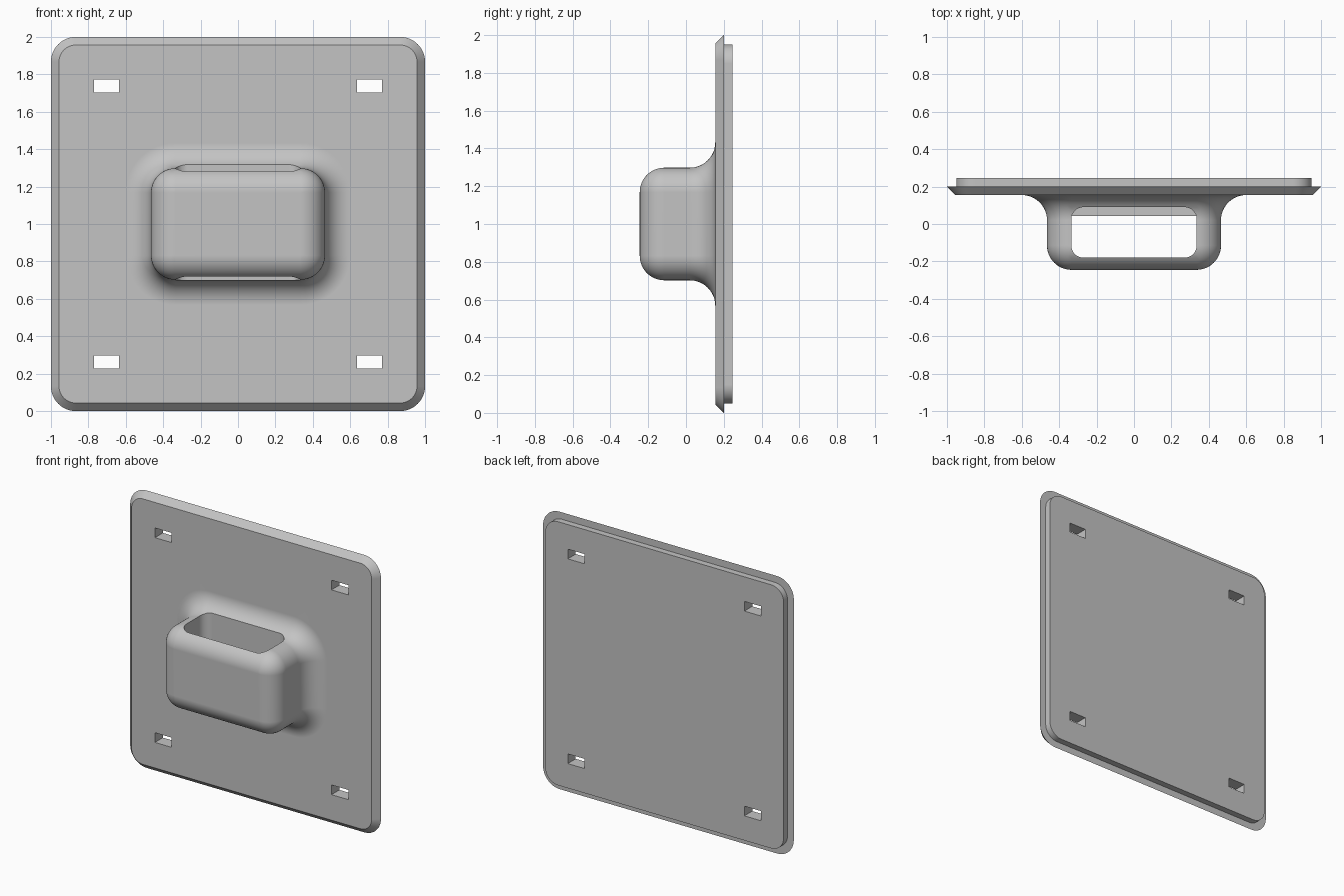
import bpy, bmesh
from math import sin, cos, pi
from mathutils import Vector

cube = bpy.data.objects.get("Cube")
if cube:
    bpy.data.objects.remove(cube)

SEG = 12  # steps per rounded corner


def rounded_rect(hx, hy, r):
    """Outline of a rectangle with rounded corners, counter-clockwise."""
    pts = []
    for q, (sx, sy) in enumerate([(1, 1), (-1, 1), (-1, -1), (1, -1)]):
        for i in range(SEG + 1):
            a = (q + i / SEG) * pi / 2
            pts.append((sx * (hx - r) + r * cos(a), sy * (hy - r) + r * sin(a)))
    return pts


def loft(name, rings):
    """Skin a closed solid through rings of equal point count."""
    bm = bmesh.new()
    loops = [[bm.verts.new(p) for p in ring] for ring in rings]
    n = len(loops[0])
    for a, b in zip(loops, loops[1:]):
        for i in range(n):
            j = (i + 1) % n
            bm.faces.new((a[i], a[j], b[j], b[i]))
    bm.faces.new(loops[0])
    bm.faces.new(loops[-1])
    bmesh.ops.remove_doubles(bm, verts=bm.verts, dist=1e-5)
    bmesh.ops.recalc_face_normals(bm, faces=bm.faces)
    mesh = bpy.data.meshes.new(name)
    bm.to_mesh(mesh)
    bm.free()
    obj = bpy.data.objects.new(name, mesh)
    bpy.context.collection.objects.link(obj)
    return obj


def upright(y, hx, hz, r):
    """Rounded rectangle standing in the xz plane at depth y."""
    return [Vector((x, y, 1 + z)) for x, z in rounded_rect(hx, hz, r)]


# Loop housing: rounded front, straight sides, fillet flaring into the plate
HX, HZ, R = 0.465, 0.298, 0.13
FRONT, FACE, RIM, BACK = -0.245, 0.155, 0.2, 0.245
rings = []
for i in range(SEG + 1):
    a = i / SEG * pi / 2
    o = R * (1 - sin(a))
    rings.append(upright(FRONT + R * (1 - cos(a)), HX - o, HZ - o, R - o))
FR = 0.135
for i in range(SEG + 1):
    a = i / SEG * pi / 2
    o = FR * (1 - cos(a))
    rings.append(upright(FACE - FR * (1 - sin(a)), HX + o, HZ + o, R + o))

# Plate: front face, bevelled rim, then the stepped back panel
for y, half, r in [(FACE, 0.957, 0.09), (RIM, 1.0, 0.133),
                   (RIM, 0.95, 0.1), (BACK, 0.95, 0.1)]:
    rings.append(upright(y, half, half, r))
plate = loft("plate_with_loop", rings)

# Vertical tunnel through the loop
outline = rounded_rect(0.335, 0.135, 0.065)
cutters = [loft("tunnel_cutter",
                [[Vector((x, y - 0.045, z)) for x, y in outline] for z in (0.7, 1.5)])]

# Four strap slots through the plate
for sx in (-1, 1):
    for sz in (-1, 1):
        cx, cz = sx * 0.704, 1 + sz * 0.738
        box = [(-1, -1), (1, -1), (1, 1), (-1, 1)]
        cutters.append(loft("slot_cutter",
                            [[Vector((cx + u * 0.067, y, cz + v * 0.035)) for u, v in box]
                             for y in (0.1, 0.3)]))

bpy.ops.object.select_all(action="DESELECT")
bpy.context.view_layer.objects.active = plate
plate.select_set(True)
for cutter in cutters:
    cutter.hide_render = True
    mod = plate.modifiers.new("cut", "BOOLEAN")
    mod.operation = "DIFFERENCE"
    mod.solver = "EXACT"
    mod.object = cutter
    bpy.ops.object.modifier_apply(modifier=mod.name)
    bpy.data.objects.remove(cutter)

# Single grey plastic
grey = bpy.data.materials.new("light_grey")
grey.use_nodes = True
colour = (0.55, 0.55, 0.55, 1)
grey.diffuse_color = colour
grey.node_tree.nodes["Principled BSDF"].inputs["Base Color"].default_value = colour
plate.data.materials.clear()
plate.data.materials.append(grey)

# Smooth rounds, crisp edges, flat large faces
bpy.ops.object.shade_smooth_by_angle(angle=pi / 6)
weighted = plate.modifiers.new("weighted_normals", "WEIGHTED_NORMAL")
weighted.keep_sharp = True
